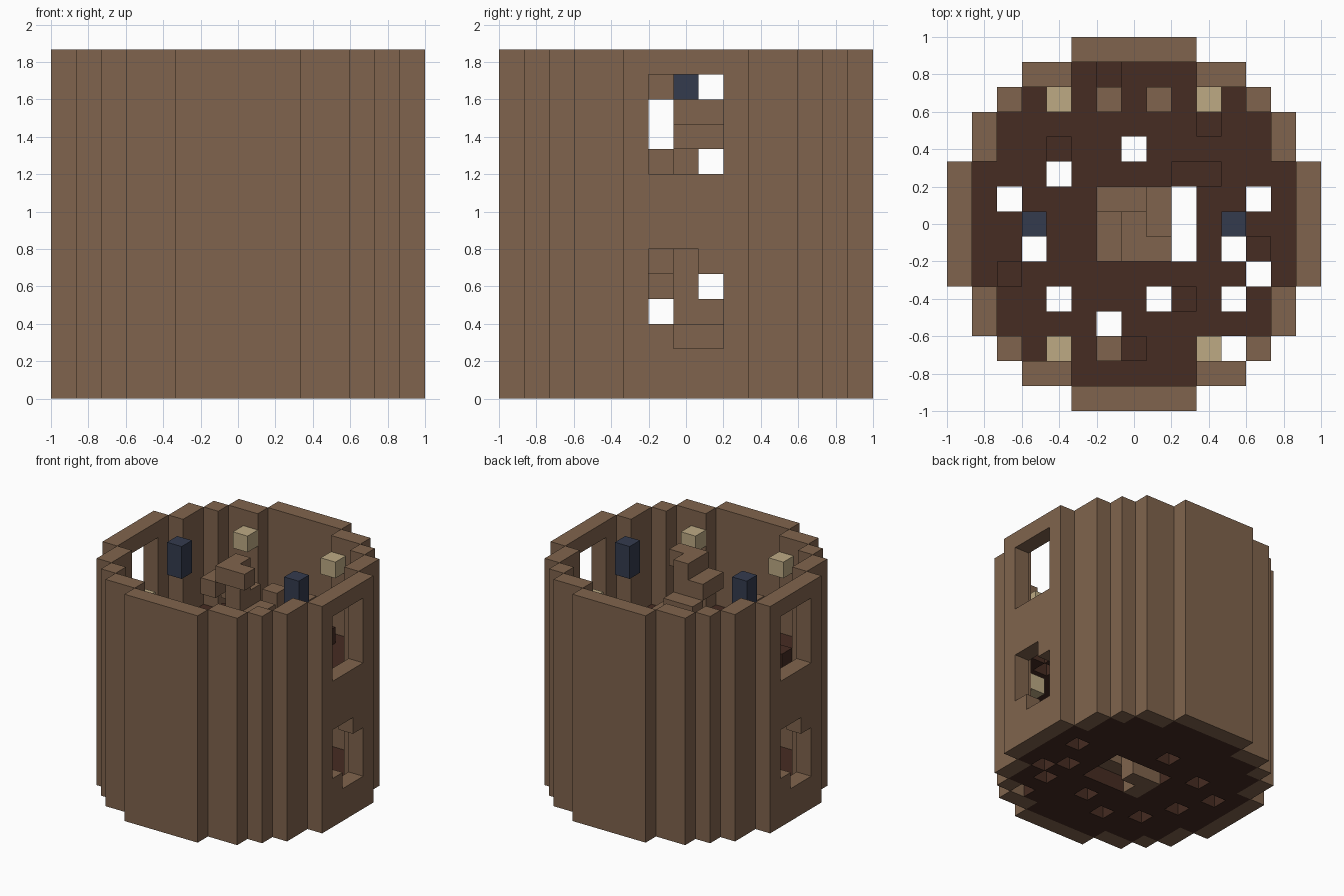
import bpy
import bmesh
from mathutils import Vector

U = 2 / 15          # block size
LAYERS = 14
STOREY = 7

cube = bpy.data.objects.get("Cube")
if cube:
    bpy.data.objects.remove(cube, do_unlink=True)


def material(name, colour):
    mat = bpy.data.materials.new(name)
    mat.use_nodes = True
    mat.diffuse_color = (*colour, 1)
    bsdf = mat.node_tree.nodes["Principled BSDF"]
    bsdf.inputs["Base Color"].default_value = (*colour, 1)
    bsdf.inputs["Roughness"].default_value = 1
    return mat


wood = material("brown wood", (0.216, 0.127, 0.074))
dark = material("dark floorboard", (0.061, 0.025, 0.016))
tan = material("pale lamp", (0.508, 0.402, 0.231))
blue = material("slate blue", (0.034, 0.044, 0.076))


def blocks(name, cells, mat):
    """Join unit blocks into one shell, keeping only the exposed faces."""
    cells = set(cells)
    bm = bmesh.new()
    for cell in cells:
        centre = Vector((cell[0], cell[1], cell[2] + 0.5)) * U
        for axis in range(3):
            for sign in (-1, 1):
                n = Vector((0, 0, 0))
                n[axis] = sign
                if tuple(int(c + d) for c, d in zip(cell, n)) in cells:
                    continue
                a = Vector((0, 0, 0))
                a[(axis + 1) % 3] = 1
                b = n.cross(a)
                quad = (-a - b, a - b, a + b, b - a)
                bm.faces.new([bm.verts.new(centre + (n + q) * U / 2) for q in quad])
    bmesh.ops.remove_doubles(bm, verts=bm.verts, dist=U / 100)
    bmesh.ops.dissolve_limit(bm, angle_limit=0.01, verts=bm.verts, edges=bm.edges)
    mesh = bpy.data.meshes.new(name)
    bm.to_mesh(mesh)
    bm.free()
    mesh.materials.append(mat)
    obj = bpy.data.objects.new(name, mesh)
    bpy.context.collection.objects.link(obj)
    return obj


# Stepped round plan: half width of the inside for each row
def half_width(j):
    j = abs(j)
    return 6 if j <= 2 else 5 if j <= 4 else 4 if j == 5 else 2 if j == 6 else -1


span = range(-7, 8)
inside = {(i, j) for i in span for j in span if abs(i) <= half_width(j)}
ring = {(i, j) for i in span for j in span if (i, j) not in inside
        and any((i + s, j) in inside or (i, j + s) in inside for s in (-1, 1))}


# Window openings in both side walls; the lower ones have two filled corners
def is_window(i, j, k):
    if abs(i) != 7 or abs(j) > 1:
        return False
    turned = j if i > 0 else -j
    lower = 2 <= k <= 5 and (turned, k) not in ((1, 5), (-1, 2))
    return lower or 9 <= k <= 12


blocks("tower_wall", [(i, j, k) for i, j in ring for k in range(LAYERS)
                      if not is_window(i, j, k)], wood)

# Two floors with missing boards and a stairwell
gaps = {(0, 3), (-3, 2), (-5, 1), (5, 1), (-4, -1), (4, -1), (5, -2),
        (-3, -3), (1, -3), (4, -3), (-1, -4), (4, -5)}
stairwell = {(i, j) for i in range(-1, 3) for j in range(-1, 2)}
boards = inside - gaps - stairwell
blocks("lower_floor", [(i, j, 0) for i, j in boards], dark)
blocks("upper_floor", [(i, j, STOREY) for i, j in boards], dark)

# Loose raised boards and small posts on the upper floor
raised = [(3, 4), (-3, 3), (-1, 6), (2, -3), (0, -5), (2, 2), (3, 2), (-5, -2), (5, -1)]
blocks("raised_boards", [(i, j, STOREY + 1) for i, j in raised], dark)
for n, (i, j) in enumerate([(-1, 5), (1, 5), (-1, -5)], 1):
    blocks(f"floor_post_{n}", [(i, j, STOREY + 1), (i, j, STOREY + 2)], wood)

# Spiral stair: two treads per layer turning around a centre post
treads = [[(-1, 0), (-1, -1)], [(0, -1), (1, -1)], [(1, 0), (1, 1)], [(0, 1), (-1, 1)]]
stair = [(0, 0, k) for k in range(LAYERS)]
for k in range(LAYERS):
    stair += [(i, j, k) for i, j in treads[k % 4]]
blocks("spiral_stair", stair, wood)

# Wall lamps in the corners, turned a quarter between storeys
for sx in (-1, 1):
    side = "left" if sx > 0 else "right"
    for sy in (-1, 1):
        end = "back" if sy > 0 else "front"
        blocks(f"lower_lamp_{end}_{side}", [(5 * sx, 3 * sy, 5)], tan)
        blocks(f"upper_lamp_{end}_{side}", [(3 * sx, 5 * sy, 12)], tan)
    # Hanging banner blocks beside the stair
    blocks(f"hanging_block_{side}", [(4 * sx, 0, 12), (4 * sx, 0, 13)], blue)
